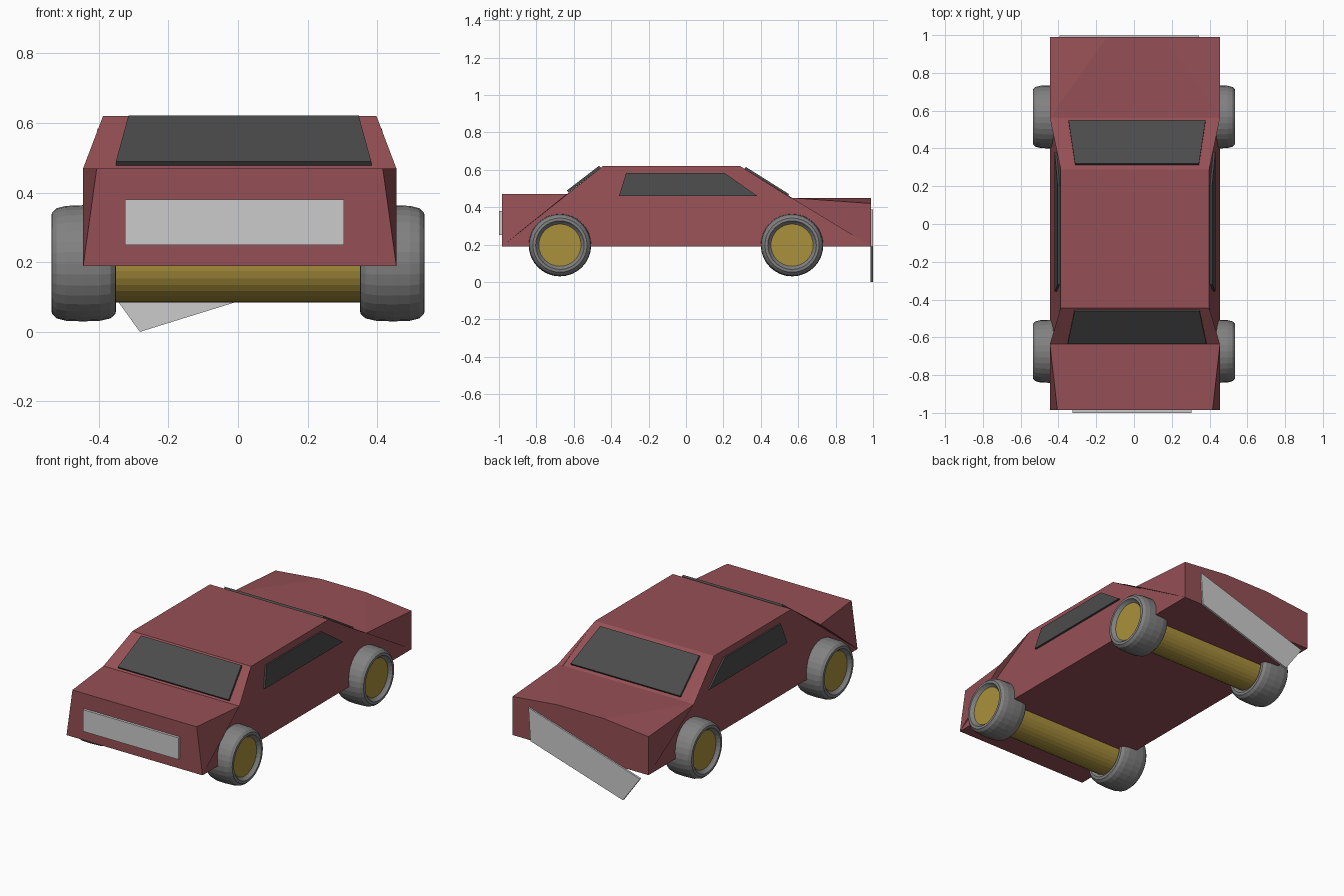
import bpy, bmesh, math
from mathutils import Vector

if "Cube" in bpy.data.objects:
    bpy.data.objects.remove(bpy.data.objects["Cube"])


def material(name, rgb):
    m = bpy.data.materials.new(name)
    m.diffuse_color = (*rgb, 1)
    m.use_nodes = True
    m.node_tree.nodes["Principled BSDF"].inputs["Base Color"].default_value = m.diffuse_color
    return m


PAINT = material("red_paint", (0.30, 0.08, 0.09))
GLASS = material("dark_glass", (0.07, 0.07, 0.07))
BRASS = material("brass", (0.40, 0.28, 0.045))
RUBBER = material("rubber", (0.22, 0.22, 0.22))
METAL = material("bumper_metal", (0.6, 0.6, 0.6))


def make(name, verts, faces, mat):
    mesh = bpy.data.meshes.new(name)
    bm = bmesh.new()
    vs = [bm.verts.new(v) for v in verts]
    for f in faces:
        bm.faces.new([vs[i] for i in f])
    bmesh.ops.recalc_face_normals(bm, faces=bm.faces)
    bm.to_mesh(mesh)
    bm.free()
    mesh.materials.append(mat)
    ob = bpy.data.objects.new(name, mesh)
    bpy.context.collection.objects.link(ob)
    return ob


def plate(name, corners, outward, thick, mat):
    """Flat four-sided panel centred on its corners, thickened along outward."""
    d = Vector(outward).normalized() * thick / 2
    pts = [Vector(c) for c in corners]
    verts = [p - d for p in pts] + [p + d for p in pts]
    faces = [(0, 1, 2, 3), (4, 5, 6, 7)]
    faces += [(i, (i + 1) % 4, 4 + (i + 1) % 4, 4 + i) for i in range(4)]
    return make(name, verts, faces, mat)


def lathe(name, profile, centre, mat, side=1, closed=False, n=32):
    """Revolve (x, radius) points around the x axis."""
    verts, faces, k = [], [], len(profile)
    for i in range(n):
        a = 2 * math.pi * i / n
        verts += [(side * x, centre[0] + r * math.cos(a), centre[1] + r * math.sin(a))
                  for x, r in profile]
    for i in range(n):
        j = (i + 1) % n
        for p in range(k if closed else k - 1):
            q = (p + 1) % k
            faces.append((i * k + p, i * k + q, j * k + q, j * k + p))
    if not closed:
        faces += [[i * k for i in range(n)], [i * k + k - 1 for i in range(n)]]
    return make(name, verts, faces, mat)


# Body shell: half-width, y, z of the corners on one side, mirrored about CX
CX = 0.005
half = [(0.45, -0.985, 0.19), (0.411, -0.985, 0.47), (0.45, -0.636, 0.47),
        (0.393, -0.444, 0.62), (0.393, 0.289, 0.62), (0.45, 0.56, 0.45),
        (0.45, 0.99, 0.42), (0.45, 0.99, 0.19), (0.15, 0.99, 0.45)]
N = len(half)
verts = [(CX + s * x, y, z) for s in (1, -1) for x, y, z in half]
faces = []
for o in (0, N):  # side panels and deck corners
    faces += [[o + i for i in f] for f in
              ((0, 1, 2), (0, 2, 3), (0, 3, 4, 7), (4, 5, 7), (5, 6, 7), (5, 6, 8))]
for a, b in ((0, 1), (1, 2), (2, 3), (3, 4), (4, 5), (5, 8), (7, 0)):
    faces.append((a, b, b + N, a + N))
faces.append((7, 6, 8, 8 + N, 6 + N, 7 + N))
make("car_body", verts, faces, PAINT)

# Windscreens
wx = 0.016
plate("front_windscreen", [(wx - 0.367, -0.632, 0.484), (wx + 0.367, -0.632, 0.484),
                           (wx + 0.331, -0.460, 0.616), (wx - 0.331, -0.460, 0.616)],
      (0, -0.15, 0.19), 0.014, GLASS)
plate("rear_windscreen", [(wx - 0.363, 0.547, 0.464), (wx + 0.363, 0.547, 0.464),
                          (wx + 0.328, 0.316, 0.609), (wx - 0.328, 0.316, 0.609)],
      (0, 0.17, 0.27), 0.014, GLASS)

# Side windows, lying on the sloped flanks
for s, name in ((1, "right_side_window"), (-1, "left_side_window")):
    def on_side(y, z):
        return (CX + s * (0.45 - 0.057 * (z - 0.19) / 0.43 + 0.004), y, z)
    plate(name, [on_side(-0.358, 0.46), on_side(0.38, 0.46),
                 on_side(0.205, 0.583), on_side(-0.32, 0.583)],
          (s * 0.43, 0, 0.057), 0.014, GLASS)

# Front bumper, and the rear bumper hanging loose at one end
plate("front_bumper", [(-0.325, -0.99, 0.25), (0.305, -0.99, 0.25),
                       (0.305, -0.99, 0.38), (-0.325, -0.99, 0.38)],
      (0, -1, 0), 0.02, METAL)
plate("rear_bumper", [(-0.282, 0.993, 0.0), (0.33, 0.993, 0.19),
                      (0.343, 0.993, 0.387), (-0.395, 0.993, 0.157)],
      (0, 1, 0), 0.012, METAL)

# Wheels and axles
tyre = [(0.515, 0.112), (0.525, 0.122), (0.536, 0.130), (0.535, 0.145),
        (0.522, 0.158), (0.495, 0.165), (0.445, 0.167), (0.395, 0.165),
        (0.366, 0.158), (0.352, 0.145), (0.350, 0.130), (0.362, 0.112)]
for pos, y in (("front", -0.674), ("rear", 0.567)):
    lathe(pos + "_axle", [(-0.516, 0.113), (0.516, 0.113)], (y, 0.197), BRASS)
    for s, side in ((1, "right"), (-1, "left")):
        lathe(f"{pos}_{side}_tyre", tyre, (y, 0.197), RUBBER, side=s, closed=True)
